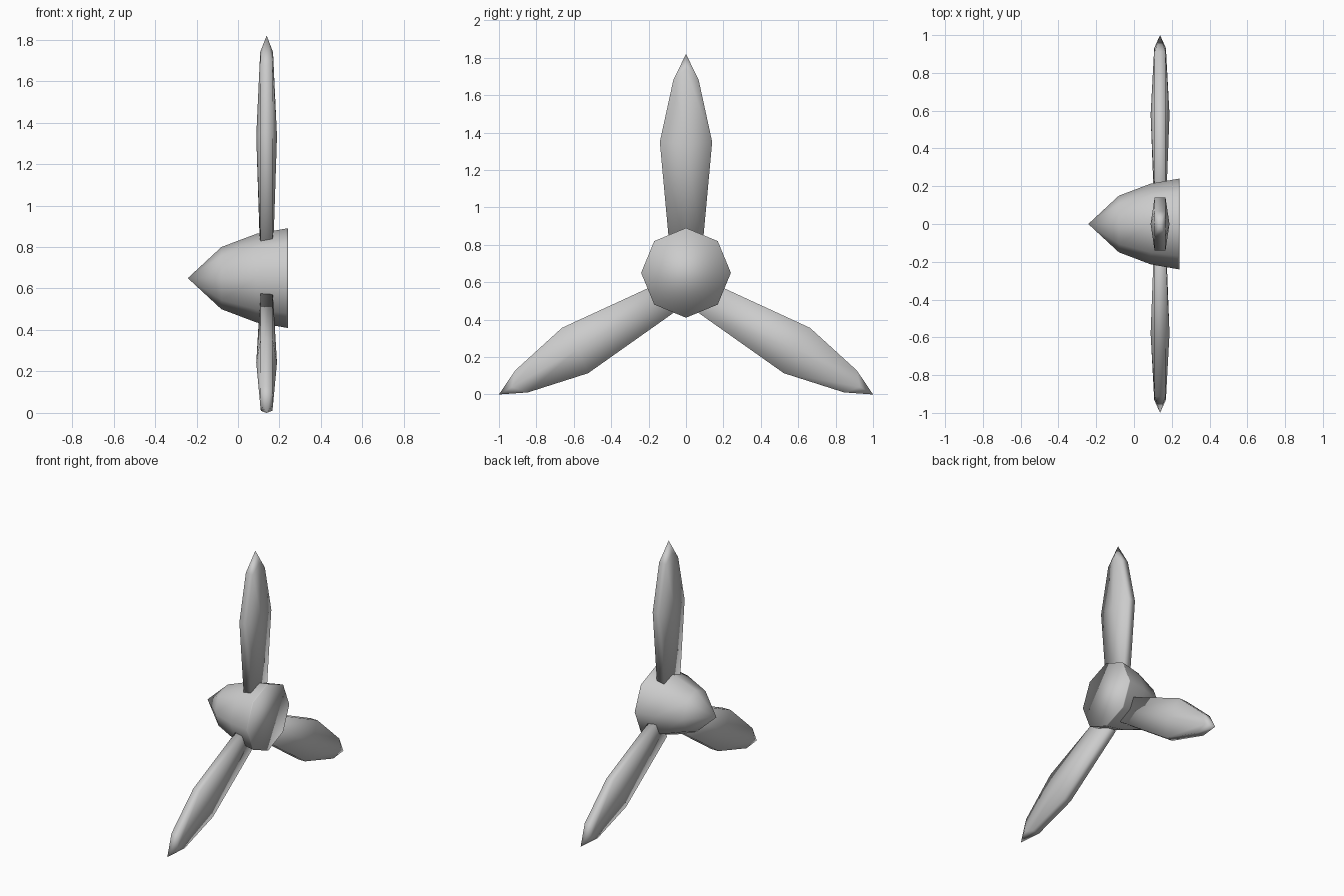
import bpy, bmesh
from math import cos, sin, pi, radians
from mathutils import Matrix

if "Cube" in bpy.data.objects:
    bpy.data.objects.remove(bpy.data.objects["Cube"])


def make_object(name, bm):
    bmesh.ops.recalc_face_normals(bm, faces=bm.faces)
    for f in bm.faces:
        f.smooth = True
    mesh = bpy.data.meshes.new(name)
    bm.to_mesh(mesh)
    bm.free()
    obj = bpy.data.objects.new(name, mesh)
    bpy.context.collection.objects.link(obj)
    return obj


def loft(rings, tip):
    # Skin equal-sized rings, cap the first one and close the last to a tip
    bm = bmesh.new()
    loops = [[bm.verts.new(p) for p in ring] for ring in rings]
    end = bm.verts.new(tip)
    n = len(loops[0])
    bm.faces.new(loops[0])
    for i in range(n):
        j = (i + 1) % n
        for a, b in zip(loops, loops[1:]):
            bm.faces.new((a[i], a[j], b[j], b[i]))
        bm.faces.new((loops[-1][i], loops[-1][j], end))
    return bm


# Spinner: eight-sided pointed nose along -x, flat back
HUB_Z = 0.65
profile = [(0.24, 0.24), (0.232, 0.239), (0.09, 0.214), (-0.08, 0.15)]
rings = [[(x, r * cos(k * pi / 4), HUB_Z + r * sin(k * pi / 4)) for k in range(8)]
         for x, r in profile]
make_object("spinner", loft(rings, (-0.242, 0, HUB_Z)))

# Blade stations: edge radius, ridge radius, half width, edge and ridge half thickness
stations = [(0.12, 0.12, 0.088, 0.029, 0.032),
            (0.685, 0.67, 0.14, 0.029, 0.05),
            (1.015, 1.075, 0.068, 0.028, 0.031)]
BLADE_X = 0.138


def blade(name, angle, pivot_z):
    rings = [[(t, w, r), (m, 0, c), (t, -w, r), (-t, -w, r), (-m, 0, c), (-t, w, r)]
             for r, c, w, t, m in stations]
    bm = loft(rings, (0, 0, 1.155))
    bm.transform(Matrix.Translation((BLADE_X, 0, pivot_z)) @ Matrix.Rotation(radians(angle), 4, 'X'))
    return make_object(name, bm)


blade("upper_blade", 0, 0.665)
blade("left_blade", 120, 0.577)
blade("right_blade", -120, 0.577)
